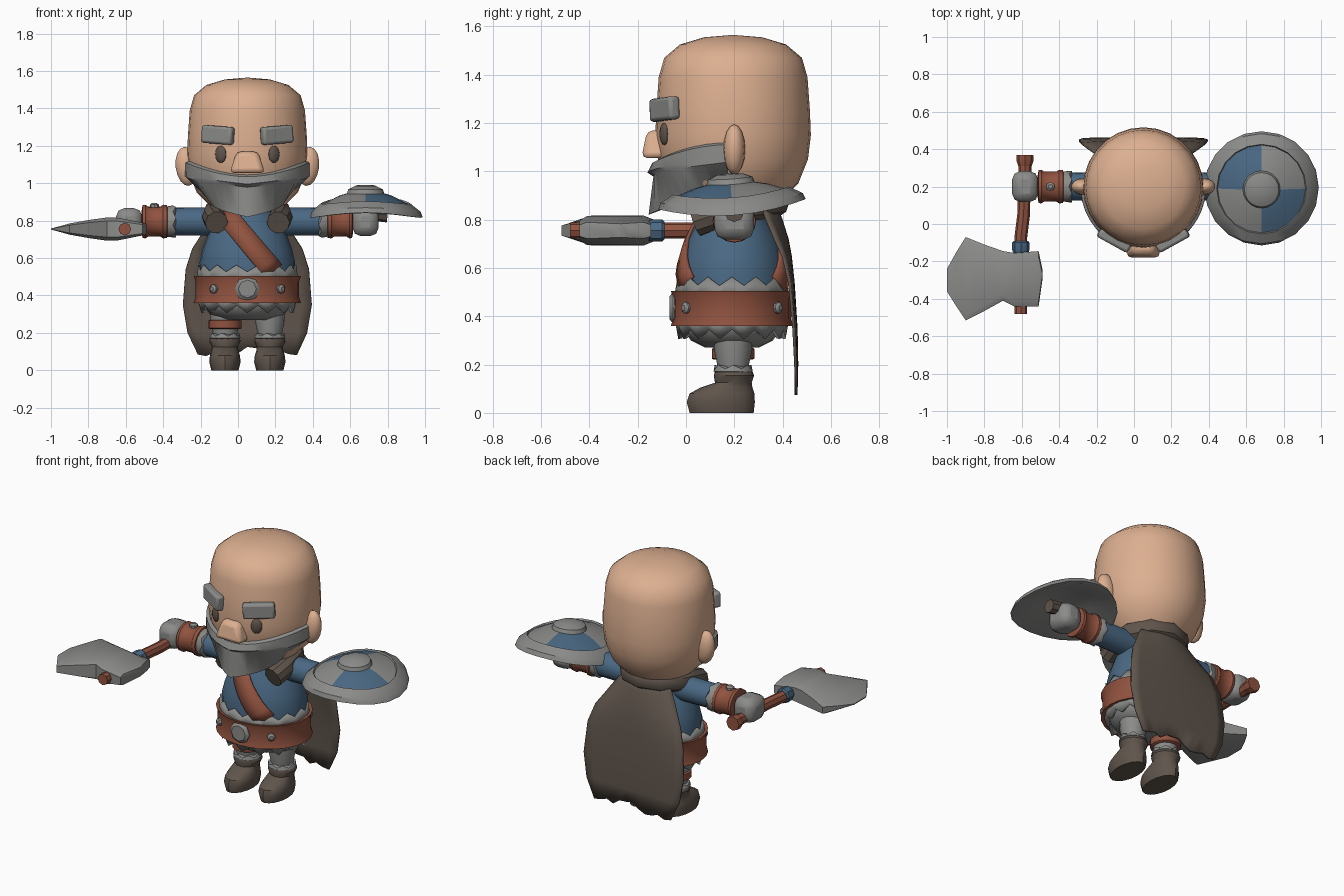
import bpy, bmesh, random
from math import sin, cos, pi, radians, sqrt
from mathutils import Vector, Matrix, Euler

random.seed(4)
cube = bpy.data.objects.get("Cube")
if cube:
    bpy.data.objects.remove(cube)

CX, CY = 0.05, 0.195          # body axis
SIDES = (("left", 1), ("right", -1))
made = []


def material(name, *rgb):
    m = bpy.data.materials.new(name)
    m.use_nodes = True
    m.diffuse_color = (*rgb, 1)
    m.node_tree.nodes["Principled BSDF"].inputs["Base Color"].default_value = (*rgb, 1)
    return m


SKIN = material("skin", 0.72, 0.43, 0.28)
GREY = material("steel grey", 0.26, 0.26, 0.255)
BLUE = material("cloth blue", 0.068, 0.14, 0.23)
RED = material("red leather", 0.28, 0.085, 0.05)
BROWN = material("dark brown", 0.115, 0.09, 0.072)


def finish(name, bm, mat, loc=(0, 0, 0), rot=(0, 0, 0), thick=0, bevel=0):
    bmesh.ops.recalc_face_normals(bm, faces=bm.faces)
    me = bpy.data.meshes.new(name)
    bm.to_mesh(me)
    bm.free()
    ob = bpy.data.objects.new(name, me)
    bpy.context.collection.objects.link(ob)
    me.materials.append(mat)
    ob.location, ob.rotation_euler = loc, rot
    if thick:
        ob.modifiers.new("thickness", "SOLIDIFY").thickness = thick
    if bevel:
        b = ob.modifiers.new("bevel", "BEVEL")
        b.width, b.segments = bevel, 2
    made.append(ob)
    return ob


def loft(name, mat, rings, closed=True, caps=True, **kw):
    """Skin a list of equal-length point rings."""
    bm = bmesh.new()
    rows = [[bm.verts.new(p) for p in r] for r in rings]
    n = len(rows[0])
    for a, b in zip(rows, rows[1:]):
        for i in range(n if closed else n - 1):
            j = (i + 1) % n
            bm.faces.new((a[i], a[j], b[j], b[i]))
    if caps:
        bm.faces.new(rows[0])
        bm.faces.new(rows[-1])
    bmesh.ops.remove_doubles(bm, verts=bm.verts, dist=0.0005)
    return finish(name, bm, mat, **kw)


def lathe(name, mat, prof, seg=16, sy=1.0, zig=None, **kw):
    """Turn (radius, z) pairs; zig gives each row an alternating z shift."""
    rings = []
    for k, (r, z) in enumerate(prof):
        d = zig[k] if zig else 0
        rings.append([(r * cos(2 * pi * i / seg), r * sy * sin(2 * pi * i / seg),
                       z + d * (-1) ** i) for i in range(seg)])
    return loft(name, mat, rings, **kw)


def tube(name, mat, pts, radius, seg=10):
    pts = [Vector(p) for p in pts]
    rings = []
    for i, p in enumerate(pts):
        d = pts[min(i + 1, len(pts) - 1)] - pts[max(i - 1, 0)]
        q = d.to_track_quat("Z", "Y")
        rings.append([p + q @ Vector((radius * cos(2 * pi * k / seg), radius * sin(2 * pi * k / seg), 0))
                      for k in range(seg)])
    return loft(name, mat, rings)


def box(name, mat, size, taper=1.0, **kw):
    bm = bmesh.new()
    bmesh.ops.create_cube(bm, size=1)
    for v in bm.verts:
        s = taper if v.co.z > 0 else 1
        v.co = Vector((v.co.x * size[0] * s, v.co.y * size[1] * s, v.co.z * size[2]))
    return finish(name, bm, mat, **kw)


def ball(name, mat, size, seg=14, **kw):
    bm = bmesh.new()
    bmesh.ops.create_uvsphere(bm, u_segments=seg, v_segments=seg // 2 + 1, radius=1)
    bmesh.ops.scale(bm, vec=size, verts=bm.verts)
    return finish(name, bm, mat, **kw)


# Head and face
lathe("head", SKIN, [(0, 1.565), (0.12, 1.555), (0.22, 1.525), (0.285, 1.47), (0.308, 1.39),
                     (0.318, 1.25), (0.322, 1.15), (0.31, 1.05), (0.27, 0.95), (0.2, 0.88), (0, 0.86)],
      seg=28, loc=(CX, CY, 0), caps=False)
for side, s in SIDES:
    a = radians(29) * s
    box(side + "_eyebrow", GREY, (0.185, 0.05, 0.095), bevel=0.014,
        loc=(CX + 0.325 * sin(a), CY - 0.325 * cos(a), 1.258), rot=(0, radians(-4) * s, a))
    a = radians(26.5) * s
    ball(side + "_eye", BROWN, (0.033, 0.016, 0.046),
         loc=(CX + 0.318 * sin(a), CY - 0.318 * cos(a), 1.155), rot=(0, 0, a))
    ball(side + "_ear", SKIN, (0.06, 0.045, 0.105), loc=(CX + 0.325 * s, 0.2, 1.09), rot=(0, 0.12 * s, 0))
box("nose", SKIN, (0.19, 0.12, 0.115), taper=0.6, bevel=0.025, loc=(CX, -0.125, 1.112))

# Beard wrapped round the jaw, with a moustache ridge
rows = [[] for _ in range(6)]
for i in range(-10, 11):
    t = abs(i) / 10
    a = radians(8.6 * i)
    top, low = 1.04 + 0.075 * t * t * (3 - 2 * t), 0.82 + 0.11 * t
    lip = max(0, 1 - 1.7 * t)
    r_low = 0.35 - 0.13 * min(1, t * 1.35)
    spec = [(0.315, top + 0.005), (0.334, top - 0.005), (0.335 + 0.02 * lip, 0.995 + 0.06 * t),
            (0.335 - 0.005 * lip, 0.978 + 0.06 * t), (r_low, low), (0.14, 0.9)]
    for row, (r, z) in zip(rows, spec):
        row.append((CX + r * sin(a), CY - r * cos(a), z))
loft("beard", GREY, rows, closed=False, caps=False)

# Torso, shoulder strap and collar
BODY = [(0.25, 0.46), (0.255, 0.58), (0.238, 0.65), (0.208, 0.73), (0.16, 0.81), (0.1, 0.9)]
lathe("torso", BLUE, BODY, seg=24, sy=0.88, loc=(CX, CY, 0))


def body_radius(z):
    for (r0, z0), (r1, z1) in zip(BODY, BODY[1:]):
        if z <= z1:
            return r0 + (r1 - r0) * (z - z0) / (z1 - z0)
    return BODY[-1][0]


for name, f in (("front_strap", -1), ("back_strap", 1)):
    rings = []
    for k in range(9):
        z = 0.85 - 0.04 * k
        x = -0.13 + 0.034 * k
        ring = []
        for e in (-1, 0, 1):
            px, pz = x + 0.043 * e, z + 0.035 * e
            r = body_radius(pz) + 0.012
            ring.append((CX + px, CY + f * 0.9 * sqrt(max(0.001, r * r - px * px)), pz))
        rings.append(ring)
    loft(name, RED, rings, closed=False, caps=False, thick=0.015)
arc = [(-0.165, 0.04, 0.79), (-0.18, 0.12, 0.82), (-0.17, 0.24, 0.85), (-0.1, 0.33, 0.865), (0, 0.365, 0.87)]
arc += [(-x, y, z) for x, y, z in arc[-2::-1]]
tube("collar", BROWN, [(CX + x, y, z) for x, y, z in arc], 0.062)

# Belt, buckle and jagged hems
BY = 0.19
lathe("belt", RED, [(0.25, 0.37), (0.287, 0.36), (0.277, 0.39), (0.277, 0.475), (0.287, 0.505), (0.25, 0.5)],
      seg=24, sy=0.88, loc=(CX, BY, 0), caps=False)
lathe("upper_hem", GREY, [(0.272, 0.48), (0.262, 0.545)], seg=28, sy=0.88, zig=(0, 0.018),
      loc=(CX, BY, 0), caps=False, thick=0.018)
lathe("lower_hem", GREY, [(0.27, 0.39), (0.252, 0.325)], seg=28, sy=0.88, zig=(0, 0.02),
      loc=(CX, BY, 0), caps=False, thick=0.018)
lathe("hips", GREY, [(0.24, 0.4), (0.235, 0.345), (0.2, 0.3), (0.13, 0.27)], seg=20, sy=0.85, loc=(CX, BY, 0))
lathe("buckle", GREY, [(0.066, 0), (0.066, 0.025), (0.048, 0.04)], seg=8,
      loc=(CX, -0.028, 0.435), rot=(pi / 2, 0, 0))
STUD = [(0.024, -0.01), (0.024, 0.01), (0.012, 0.02)]
for a in (-140, -40, 40, 140):
    t = radians(a)
    lathe("belt_stud", GREY, STUD, seg=8, rot=(pi / 2, 0, t),
          loc=(CX + 0.277 * sin(t), BY - 0.244 * cos(t), 0.435))

for side, s in SIDES:
    # Legs and boots
    x = CX + 0.12 * s
    lathe(side + "_leg", GREY, [(0.062, 0.16), (0.066, 0.2), (0.078, 0.26), (0.08, 0.33)], loc=(x, 0.195, 0))
    lathe(side + "_boot_cuff", GREY, [(0.07, 0.165), (0.083, 0.172), (0.078, 0.19), (0.06, 0.195)], seg=14,
          zig=(0, 0, 0.008, 0), loc=(x, 0.195, 0))
    rings = []
    for z, y0, y1, w in [(0, 0.015, 0.28, 0.073), (0.045, 0.003, 0.285, 0.084), (0.08, 0.015, 0.283, 0.08),
                         (0.105, 0.06, 0.275, 0.072), (0.125, 0.12, 0.272, 0.07), (0.155, 0.115, 0.282, 0.084),
                         (0.172, 0.12, 0.275, 0.078)]:
        rings.append([(x + w * cos(k * pi / 8), (y0 + y1) / 2 + (y1 - y0) / 2 * sin(k * pi / 8), z)
                      for k in range(16)])
    loft(side + "_boot", BROWN, rings)

    # Arms, bracers and fists
    pose = dict(loc=(CX, 0.2, 0.795), rot=(0, s * pi / 2, 0))
    lathe(side + "_sleeve", BLUE, [(0.07, 0.05), (0.076, 0.2), (0.074, 0.4)], **pose)
    lathe(side + "_sleeve_cuff", GREY, [(0.07, 0.38), (0.086, 0.39), (0.082, 0.425), (0.07, 0.44)],
          seg=14, zig=(0, 0.008, 0, 0), **pose)
    lathe(side + "_bracer", RED, [(0.07, 0.425), (0.088, 0.43), (0.09, 0.45), (0.08, 0.465), (0.08, 0.53),
                                  (0.09, 0.545), (0.088, 0.56), (0.06, 0.565)], **pose)
    lathe(side + "_bracer_stud", GREY, STUD, seg=8, loc=(CX + 0.497 * s, 0.2, 0.875))
    box(side + "_hand", GREY, (0.14, 0.165, 0.15), bevel=0.045, loc=(CX + 0.632 * s, 0.2, 0.792))
lathe("thigh_strap", RED, [(0.08, 0.22), (0.088, 0.225), (0.088, 0.265), (0.08, 0.27)], loc=(CX - 0.12, 0.195, 0))

# Cape with a ragged lower edge
N = 12
rag = [random.uniform(-0.03, 0.03) for _ in range(N + 1)]
rings = []
for z, w, y, bend in [(0.88, 0.14, 0.37, 0.06), (0.8, 0.2, 0.4, 0.06), (0.72, 0.25, 0.425, 0.05),
                      (0.65, 0.295, 0.438, 0.03), (0.54, 0.33, 0.45, 0.015), (0.35, 0.345, 0.462, 0.01),
                      (0.2, 0.32, 0.465, 0.005), (0.1, 0.265, 0.462, 0)]:
    rings.append([(CX + w * (2 * k / N - 1), y - bend * (2 * k / N - 1) ** 2,
                   z + (rag[k] if z < 0.15 else 0)) for k in range(N + 1)])
loft("cape", BROWN, rings, closed=False, caps=False, thick=0.012)

# Axe: curved shaft, ferrule and lens-shaped blade
AZ = 0.755
tube("axe_shaft", RED, [(-0.583, 0.37, AZ), (-0.583, 0.28, AZ), (-0.588, 0.15, AZ), (-0.59, 0.05, AZ),
                        (-0.605, -0.07, AZ), (-0.605, -0.25, AZ), (-0.605, -0.48, AZ)], 0.034, 8)
lathe("axe_pommel", RED, [(0.036, 0), (0.046, 0.03), (0.044, 0.06)], seg=8,
      loc=(-0.583, 0.31, AZ), rot=(-pi / 2, 0, 0))
lathe("axe_ferrule", BLUE, [(0.038, 0), (0.046, 0.01), (0.046, 0.05), (0.04, 0.065)], seg=8,
      loc=(-0.605, -0.09, AZ), rot=(pi / 2, 0, 0))
rings = []
for x, y0, y1, h in [(-1, -0.36, -0.24, 0.003), (-0.95, -0.44, -0.15, 0.016), (-0.9, -0.515, -0.07, 0.03),
                     (-0.8, -0.465, -0.11, 0.048), (-0.7, -0.41, -0.145, 0.062), (-0.64, -0.44, -0.155, 0.06),
                     (-0.51, -0.44, -0.145, 0.034), (-0.49, -0.3, -0.24, 0.028)]:
    e = min(0.03, h)
    rings.append([(x, y0, AZ - h * 0.7), (x, y0 + e, AZ - h), (x, y1 - e, AZ - h), (x, y1, AZ - h * 0.7),
                  (x, y1, AZ + h * 0.7), (x, y1 - e, AZ + h), (x, y0 + e, AZ + h), (x, y0, AZ + h * 0.7)])
loft("axe_blade", GREY, rings)

# Round shield, two quarters blue, bowed down towards its sides
shield = lathe("shield", GREY, [(0, 0.12), (0.055, 0.116), (0.092, 0.1), (0.1, 0.078), (0.15, 0.068),
                                (0.235, 0.038), (0.24, 0.048), (0.295, 0.018), (0.306, -0.008), (0.285, -0.012),
                                (0.15, 0.035), (0, 0.045)], seg=20, caps=False,
               loc=(0.682, 0.19, 0.872), rot=(radians(4), 0, 0))
shield.data.materials.append(BLUE)
for p in shield.data.polygons:
    c = p.center
    if 0.1 < c.xy.length < 0.234 and c.x * c.y < 0 and p.normal.z > 0:
        p.material_index = 1
for v in shield.data.vertices:
    v.co.z -= 0.5 * v.co.x ** 2
tube("shield_grip", BROWN, [(0.64, 0.2, 0.84), (0.72, 0.2, 0.84), (0.8, 0.2, 0.83)], 0.04, 8)

# Smooth shading with crisp edges
bpy.ops.object.select_all(action="DESELECT")
for ob in made:
    ob.select_set(True)
bpy.context.view_layer.objects.active = made[0]
bpy.ops.object.shade_smooth_by_angle(angle=radians(35))
